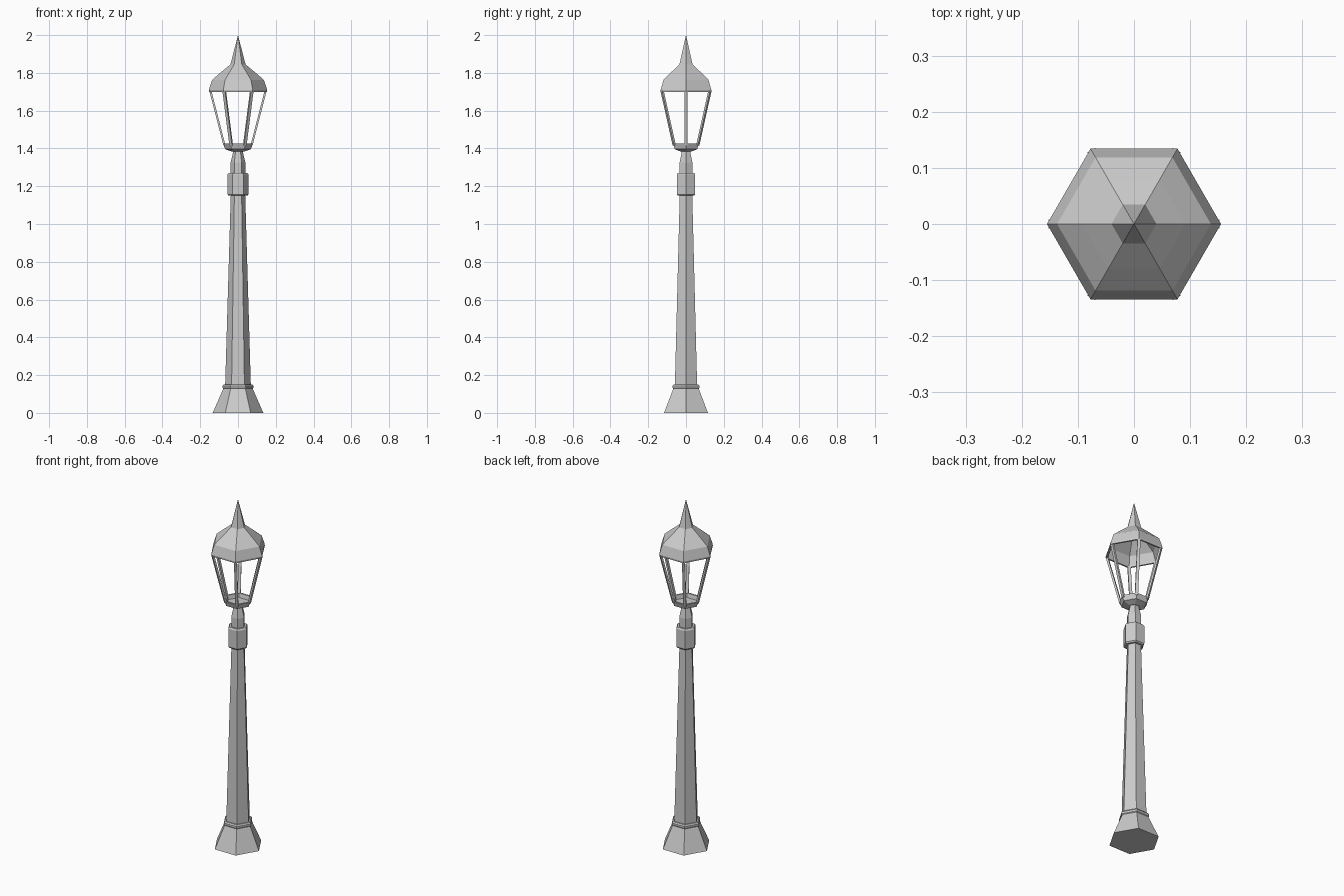
import bpy, bmesh
from math import cos, sin, pi
from mathutils import Vector

if "Cube" in bpy.data.objects:
    bpy.data.objects.remove(bpy.data.objects["Cube"])

SIDES = 6


def finish(name, bm):
    bmesh.ops.recalc_face_normals(bm, faces=bm.faces)
    mesh = bpy.data.meshes.new(name)
    bm.to_mesh(mesh)
    bm.free()
    obj = bpy.data.objects.new(name, mesh)
    bpy.context.collection.objects.link(obj)
    return obj


def hex_lathe(name, profile):
    """Revolve (radius, z) points in six flat sides; radius 0 gives a tip."""
    bm = bmesh.new()
    rings = []
    for r, z in profile:
        if r == 0:
            rings.append([bm.verts.new((0, 0, z))] * SIDES)
        else:
            rings.append([bm.verts.new((r * cos(i * pi / 3), r * sin(i * pi / 3), z))
                          for i in range(SIDES)])
    for a, b in zip(rings, rings[1:]):
        for i in range(SIDES):
            j = (i + 1) % SIDES
            bm.faces.new(list(dict.fromkeys((a[i], a[j], b[j], b[i]))))
    for ring, r in ((rings[0], profile[0][0]), (rings[-1], profile[-1][0])):
        if r:
            bm.faces.new(ring)
    return finish(name, bm)


# Flared foot with a small moulding on top
hex_lathe("base", [(0.134, 0), (0.078, 0.128), (0.082, 0.132),
                   (0.082, 0.143), (0.076, 0.15), (0.066, 0.15)])

# Tapered column
hex_lathe("pole", [(0.068, 0.145), (0.038, 1.16)])

# Collar with chamfered edges
hex_lathe("collar", [(0.036, 1.15), (0.050, 1.15), (0.056, 1.157),
                     (0.056, 1.262), (0.050, 1.27), (0.036, 1.27)])

# Neck under the lantern
hex_lathe("neck", [(0.039, 1.265), (0.039, 1.325), (0.026, 1.38), (0.026, 1.39)])

# Shallow hollow tray carrying the lantern
hex_lathe("lantern_tray", [(0, 1.384), (0.035, 1.384), (0.068, 1.396), (0.079, 1.425),
                           (0.068, 1.425), (0.062, 1.402), (0, 1.402)])

# Hollow ogee roof with spire
hex_lathe("roof", [(0, 2.0), (0.040, 1.845), (0.092, 1.802), (0.137, 1.763),
                   (0.155, 1.71), (0.153, 1.70), (0.143, 1.70), (0.143, 1.71),
                   (0.128, 1.757), (0.085, 1.794), (0.034, 1.836), (0, 1.85)])

# Six leaning corner posts between tray and roof
for i in range(SIDES):
    radial = Vector((cos(i * pi / 3), sin(i * pi / 3), 0))
    side = Vector((-radial.y, radial.x, 0))
    bm = bmesh.new()
    ends = [[bm.verts.new(radial * (r - d) + side * s + Vector((0, 0, z)))
             for d, s in ((0, -0.008), (0, 0.008), (0.011, 0.008), (0.011, -0.008))]
            for r, z in ((0.077, 1.415), (0.152, 1.706))]
    low, high = ends
    bm.faces.new(low)
    bm.faces.new(high)
    for k in range(4):
        n = (k + 1) % 4
        bm.faces.new((low[k], low[n], high[n], high[k]))
    finish(f"lantern_post_{i + 1}", bm)
